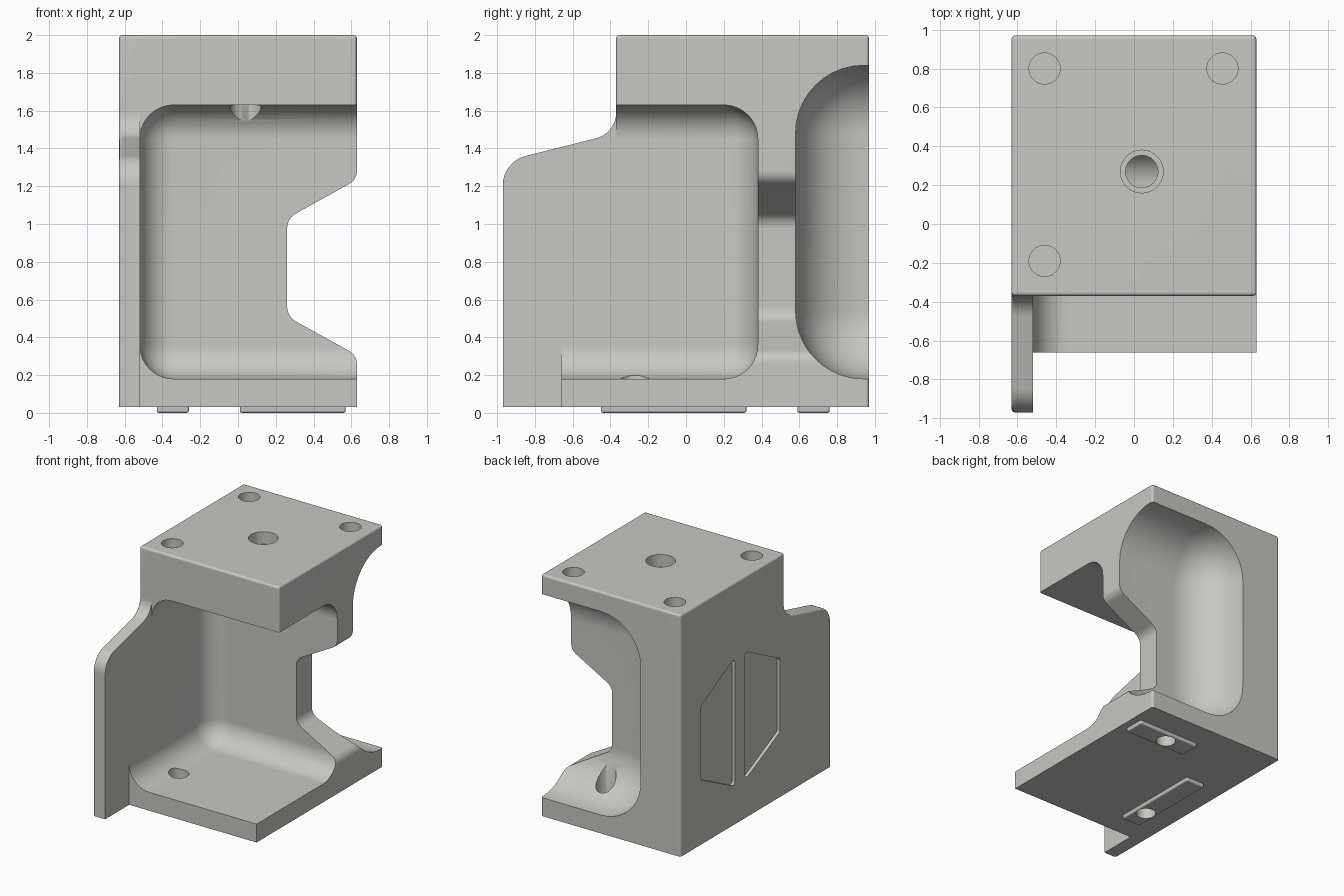
import bpy, bmesh, math
from mathutils import Vector

if "Cube" in bpy.data.objects:
    bpy.data.objects.remove(bpy.data.objects["Cube"])

grey = bpy.data.materials.new("warm grey")
grey.diffuse_color = (0.57, 0.57, 0.54, 1)
grey.use_nodes = True
grey.node_tree.nodes["Principled BSDF"].inputs["Base Color"].default_value = grey.diffuse_color


def make(name, bm):
    bmesh.ops.recalc_face_normals(bm, faces=bm.faces[:])
    me = bpy.data.meshes.new(name)
    bm.to_mesh(me)
    bm.free()
    me.materials.append(grey)
    ob = bpy.data.objects.new(name, me)
    bpy.context.collection.objects.link(ob)
    return ob


def fillet(corners, n=8):
    """Round polygon corners given as (a, b, radius)."""
    out = []
    for i, (a, b, r) in enumerate(corners):
        p = Vector((a, b))
        if r == 0:
            out.append(p)
            continue
        u = (Vector(corners[i - 1][:2]) - p).normalized()
        v = (Vector(corners[(i + 1) % len(corners)][:2]) - p).normalized()
        half = u.angle(v) / 2
        c = p + (u + v).normalized() * (r / math.sin(half))
        s = p + u * (r / math.tan(half)) - c
        e = p + v * (r / math.tan(half)) - c
        turn = math.pi - 2 * half
        for k in range(n + 1):
            t = k / n
            w = (s * math.sin((1 - t) * turn) + e * math.sin(t * turn)) / math.sin(turn)
            out.append(c + w)
    return out


def prism(name, pts, axis, lo, hi, bevel=0.0, keep=None):
    """Extrude a 2D outline along an axis, optionally rounding sharp edges."""
    place = {"x": lambda p, d: (d, p[0], p[1]),
             "y": lambda p, d: (p[0], d, p[1]),
             "z": lambda p, d: (p[0], p[1], d)}[axis]
    bm = bmesh.new()
    a = [bm.verts.new(place(p, lo)) for p in pts]
    b = [bm.verts.new(place(p, hi)) for p in pts]
    bm.faces.new(a)
    bm.faces.new(b)
    for i in range(len(pts)):
        bm.faces.new((a[i - 1], a[i], b[i], b[i - 1]))
    bmesh.ops.recalc_face_normals(bm, faces=bm.faces[:])
    if bevel:
        edges = [e for e in bm.edges if e.calc_face_angle(0) > 0.8
                 and (keep is None or keep(e))]
        bmesh.ops.bevel(bm, geom=edges, offset=bevel, segments=3,
                        profile=0.5, affect='EDGES')
    return make(name, bm)


def rounded_box(name, lo, hi, r):
    bm = bmesh.new()
    bmesh.ops.create_cube(bm, size=1)
    for v in bm.verts:
        v.co = [(l + h) / 2 + c * (h - l) for l, h, c in zip(lo, hi, v.co)]
    bmesh.ops.bevel(bm, geom=bm.edges[:], offset=r, segments=10,
                    profile=0.5, affect='EDGES')
    return make(name, bm)


def circle(x, y, r, n=40):
    return [(x + r * math.cos(2 * math.pi * k / n),
             y + r * math.sin(2 * math.pi * k / n)) for k in range(n)]


def cut(ob, cutter):
    m = ob.modifiers.new("cut", 'BOOLEAN')
    m.operation = 'DIFFERENCE'
    m.solver = 'EXACT'
    m.object = cutter
    bpy.context.view_layer.objects.active = ob
    bpy.ops.object.modifier_apply(modifier=m.name)
    bpy.data.objects.remove(cutter)


def rect(x0, x1, y0, y1):
    return [(x0, y0), (x1, y0), (x1, y1), (x0, y1)]


# Bracket body: side outline with sloped shoulder
side = fillet([(-0.97, 0.03, 0), (0.97, 0.03, 0), (0.97, 2.0, 0), (-0.37, 2.0, 0),
               (-0.37, 1.48, 0.14), (-0.97, 1.33, 0.16)])
body = prism("bracket_body", side, "x", -0.63, 0.63, 0.018,
             lambda e: max(v.co.z for v in e.verts) > 0.1)

# Front opening that leaves the left wall, floor and top block
step = [(-2, -1), (-0.66, -1), (-0.66, 1), (-0.37, 1), (-0.37, 3), (-2, 3)]
cut(body, prism("front_cutter", step, "x", -0.52, 1.5))

# Front and rear rounded pockets
cut(body, rounded_box("front_pocket", (-0.52, -2, 0.18), (2, 0.38, 1.63), 0.18))
cut(body, rounded_box("rear_pocket", (-0.27, 0.58, 0.18), (2, 2, 1.84), 0.36))

# Flared notch in the middle web
notch = fillet([(0.26, 0.51, 0.09), (0.63, 0.305, 0.08), (0.63, 0.2, 0), (1, 0.2, 0),
                (1, 1.34, 0), (0.63, 1.34, 0), (0.63, 1.235, 0.08), (0.26, 1.03, 0.09)], 6)
cut(body, prism("web_notch", notch, "y", 0.25, 0.9))

# Blind holes and the stepped centre hole in the top
for x, y in ((-0.46, 0.80), (0.455, 0.80), (-0.46, -0.19)):
    cut(body, prism("blind_hole", circle(x, y, 0.08), "z", 1.9, 2.2))
cut(body, prism("centre_hole", circle(0.04, 0.27, 0.083), "z", 1.3, 2.2))
cut(body, prism("centre_counterbore", circle(0.04, 0.27, 0.11), "z", 1.9, 2.2))

# Two recessed panels on the left face
for pts in ([(0.71, 0.56), (0.71, 1.16), (0.27, 1.39), (0.27, 0.34)],
            [(0.14, 0.34), (0.14, 1.39), (-0.31, 1.16), (-0.31, 0.56)]):
    panel = fillet([(a, b, 0.025) for a, b in pts], 4)
    cut(body, prism("side_panel", panel, "x", -0.8, -0.605))

# Foot pads under the floor, each with a drilled hole
parts = [body]
for name, area, hole in (("rear_pad", (0.01, 0.57, 0.59, 0.76), (0.25, 0.675)),
                         ("left_pad", (-0.43, -0.26, -0.45, 0.32), (-0.345, -0.27))):
    pad = prism(name, rect(*area), "z", 0.0, 0.035, 0.012,
                lambda e: min(v.co.z for v in e.verts) < 0.01)
    for ob in (body, pad):
        cut(ob, prism("foot_hole", circle(*hole, 0.075), "z", -0.2, 0.6))
    parts.append(pad)

# Smooth shading with sharp edges kept
for ob in parts:
    bpy.ops.object.select_all(action='DESELECT')
    ob.select_set(True)
    bpy.context.view_layer.objects.active = ob
    bpy.ops.object.shade_smooth_by_angle(angle=math.radians(32))
    w = ob.modifiers.new("weighted", 'WEIGHTED_NORMAL')
    w.keep_sharp = True
